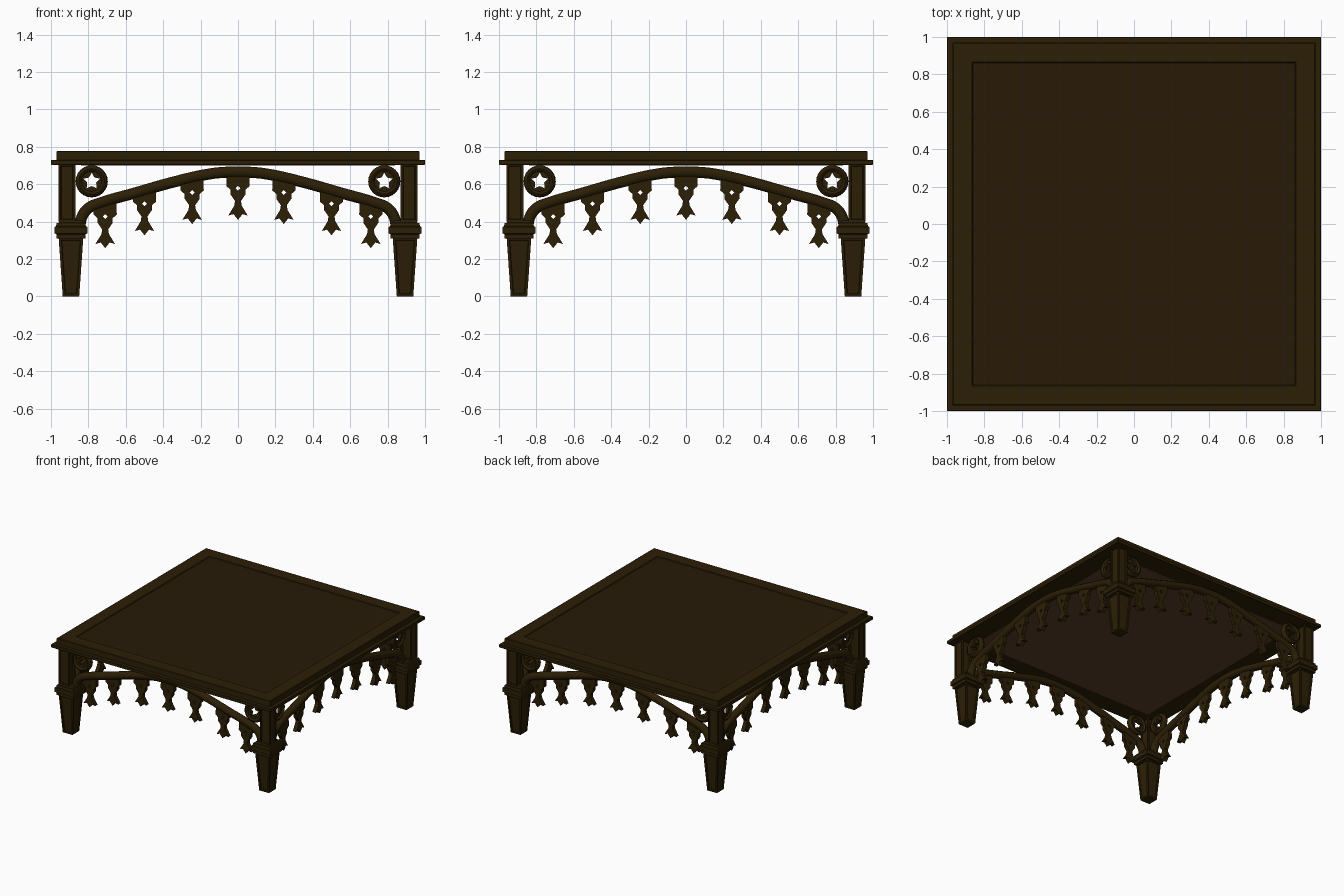
import bpy, bmesh, math
from mathutils import Matrix

cube = bpy.data.objects.get("Cube")
if cube:
    bpy.data.objects.remove(cube)


def material(name, rgb):
    m = bpy.data.materials.new(name)
    m.use_nodes = True
    m.diffuse_color = (*rgb, 1)
    bsdf = next(n for n in m.node_tree.nodes if n.type == 'BSDF_PRINCIPLED')
    bsdf.inputs["Base Color"].default_value = (*rgb, 1)
    bsdf.inputs["Roughness"].default_value = 0.8
    return m


WOOD = material("dark_oak", (0.025, 0.0135, 0.0018))
PANEL = material("top_panel_brown", (0.021, 0.0105, 0.002))
UNDER = material("underside_brown", (0.11, 0.052, 0.025))


def add_object(name, bm, mats):
    bmesh.ops.recalc_face_normals(bm, faces=bm.faces)
    mesh = bpy.data.meshes.new(name)
    bm.to_mesh(mesh)
    bm.free()
    for m in mats:
        mesh.materials.append(m)
    ob = bpy.data.objects.new(name, mesh)
    bpy.context.collection.objects.link(ob)
    return ob


def bevel(ob, width):
    ob.modifiers.new("soft_edges", 'BEVEL').width = width


def square_loft(bm, profile, centre=(0, 0), panel=0):
    """Stack square rings given as (half width, z); sides may get sunk panels."""
    rings = [[bm.verts.new((centre[0] + sx * w, centre[1] + sy * w, z))
              for sx, sy in ((-1, -1), (1, -1), (1, 1), (-1, 1))] for w, z in profile]
    bm.faces.new(rings[0][::-1])
    top = bm.faces.new(rings[-1])
    sides = [bm.faces.new((a[i], a[(i + 1) % 4], b[(i + 1) % 4], b[i]))
             for a, b in zip(rings, rings[1:]) for i in range(4)]
    if panel:
        bm.normal_update()
        bmesh.ops.inset_individual(bm, faces=sides, thickness=panel,
                                   use_even_offset=True)
        bmesh.ops.inset_individual(bm, faces=sides, thickness=0.003, depth=-0.008,
                                   use_even_offset=True)
    return top


def four_sides(ob):
    """Repeat a front part on the other three sides."""
    base = ob.matrix_basis.copy()
    for i in range(1, 4):
        twin = ob.copy()
        twin.name = f"{ob.name}_side_{i}"
        twin.matrix_basis = Matrix.Rotation(i * math.pi / 2, 4, 'Z') @ base
        bpy.context.collection.objects.link(twin)


# Table top: lower moulding, frame and sunk panel
bm = bmesh.new()
square_loft(bm, [(1.0, 0.703), (1.0, 0.73)])
bevel(add_object("lower_moulding", bm, [WOOD]), 0.003)

bm = bmesh.new()
top = square_loft(bm, [(0.97, 0.728), (0.97, 0.774), (0.966, 0.777),
                       (0.866, 0.777), (0.862, 0.771)])
top.material_index = 1
add_object("table_top", bm, [WOOD, PANEL])

bm = bmesh.new()
square_loft(bm, [(0.84, 0.7), (0.84, 0.704)])
add_object("underside_panel", bm, [UNDER])

# Legs: foot, stacked collar and upper post
bm = bmesh.new()
leg = (-0.893, -0.893)
square_loft(bm, [(0.044, 0), (0.066, 0.315)], leg, 0.013)
square_loft(bm, [(0.077, 0.31), (0.077, 0.332), (0.088, 0.337), (0.088, 0.371),
                 (0.08, 0.375), (0.076, 0.392), (0.066, 0.394), (0.06, 0.405)], leg)
square_loft(bm, [(0.045, 0.4), (0.045, 0.71)], (-0.915, -0.915), 0.012)
leg_ob = add_object("leg", bm, [WOOD])
four_sides(leg_ob)

# Arched rail between the legs
half = [(0.845, 0.385), (0.83, 0.435), (0.795, 0.475), (0.735, 0.5), (0.55, 0.553),
        (0.35, 0.61), (0.15, 0.655), (0.06, 0.664)]
path = [(-x, z) for x, z in half] + [(0, 0.666)] + half[::-1]
curve = bpy.data.curves.new("arched_rail", 'CURVE')
curve.dimensions = '3D'
curve.bevel_depth = 0.031
curve.bevel_resolution = 3
curve.use_fill_caps = True
curve.resolution_u = 4
spline = curve.splines.new('BEZIER')
spline.bezier_points.add(len(path) - 1)
for p, (x, z) in zip(spline.bezier_points, path):
    p.co = (x, -0.9, z)
    p.handle_left_type = p.handle_right_type = 'AUTO'
curve.materials.append(WOOD)
rail = bpy.data.objects.new("arched_rail", curve)
bpy.context.collection.objects.link(rail)
four_sides(rail)

# Pendants: forked top with a small opening and a flared three-pointed drop
fork = [(0, 0.02), (0.06, 0.02), (0.062, -0.045), (0.04, -0.065), (0.04, -0.09),
        (0.016, -0.125), (0, -0.125), (0, -0.07), (0.014, -0.056), (0, -0.044)]
drop = [(0, -0.125), (0.016, -0.125), (0.02, -0.15), (0.052, -0.203),
        (0.024, -0.195), (0, -0.225)]
bm = bmesh.new()
for side in (1, -1):
    for shape in (fork, drop):
        bm.faces.new([bm.verts.new((side * x, -0.016, z)) for x, z in shape])
bmesh.ops.remove_doubles(bm, verts=bm.verts, dist=0.0001)
bmesh.ops.recalc_face_normals(bm, faces=bm.faces)
solid = bmesh.ops.extrude_face_region(bm, geom=bm.faces[:])
for v in solid["geom"]:
    if isinstance(v, bmesh.types.BMVert):
        v.co.y += 0.032
pendant = add_object("pendant", bm, [WOOD])
places = [(0, 0.635)] + [(s * x, z) for s in (-1, 1)
                         for x, z in ((0.245, 0.612), (0.5, 0.552), (0.71, 0.483))]
for i, (x, z) in enumerate(places):
    ob = pendant if i == 0 else pendant.copy()
    if i:
        ob.name = f"pendant_{i}"
        bpy.context.collection.objects.link(ob)
    ob.matrix_basis = Matrix.Translation((x, -0.9, z))
    four_sides(ob)

# Corner rings with a star-shaped opening
bm = bmesh.new()
outer, inner = [], []
for i in range(10):
    a = math.pi / 2 + i * math.pi / 5
    r = 0.046 if i % 2 == 0 else 0.025
    for ring, rad in ((outer, 0.072), (inner, r)):
        ring.append([bm.verts.new((rad * math.cos(a), y, rad * math.sin(a)))
                     for y in (-0.012, 0.012)])
for i in range(10):
    j = (i + 1) % 10
    for k in (0, 1):
        bm.faces.new((outer[i][k], outer[j][k], inner[j][k], inner[i][k]))
    for ring in (outer, inner):
        bm.faces.new((ring[i][0], ring[j][0], ring[j][1], ring[i][1]))
# round rim
rim = [[bm.verts.new(((0.068 + 0.018 * math.cos(b)) * math.cos(a), 0.024 * math.sin(b),
                      (0.068 + 0.018 * math.cos(b)) * math.sin(a)))
        for b in (k * math.tau / 8 for k in range(8))]
       for a in (i * math.tau / 24 for i in range(24))]
for i in range(24):
    for k in range(8):
        n, m = (i + 1) % 24, (k + 1) % 8
        bm.faces.new((rim[i][k], rim[n][k], rim[n][m], rim[i][m]))
star_ring = add_object("star_ring_right", bm, [WOOD])
other = star_ring.copy()
other.name = "star_ring_left"
bpy.context.collection.objects.link(other)
for ob, x in ((star_ring, -0.782), (other, 0.782)):
    ob.matrix_basis = Matrix.Translation((x, -0.9, 0.615))
    four_sides(ob)

# Smooth shading on the rings with sharp edges kept
bpy.ops.object.select_all(action='DESELECT')
star_ring.select_set(True)
bpy.context.view_layer.objects.active = star_ring
bpy.ops.object.shade_smooth_by_angle(angle=math.radians(50))
